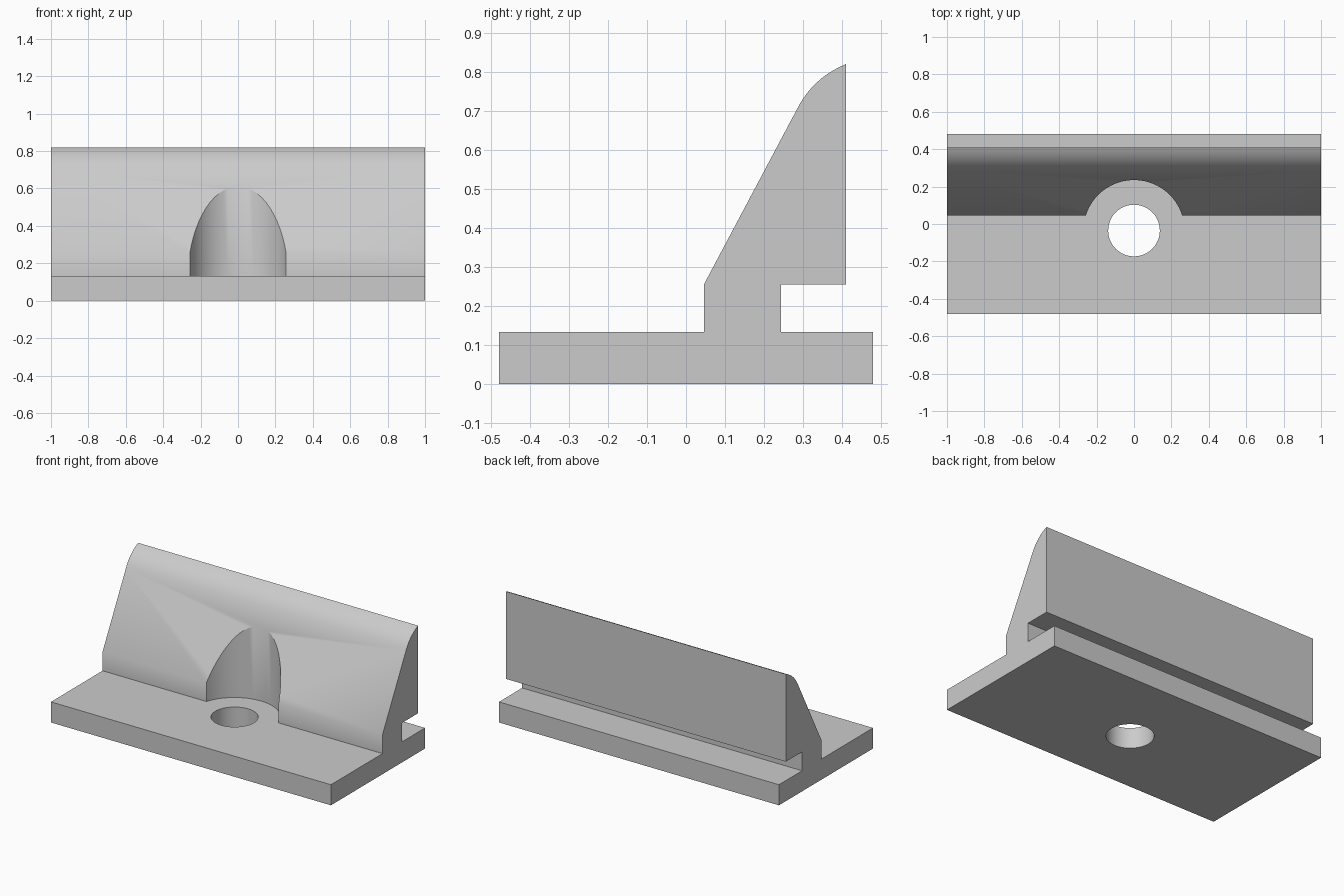
import bpy, bmesh, math

cube = bpy.data.objects.get("Cube")
if cube:
    bpy.data.objects.remove(cube, do_unlink=True)

grey = bpy.data.materials.new("plain_grey")
grey.use_nodes = True
grey.diffuse_color = (0.6, 0.6, 0.6, 1)
grey.node_tree.nodes["Principled BSDF"].inputs["Base Color"].default_value = (0.6, 0.6, 0.6, 1)

BASE_TOP = 0.133
HOLE_Y = -0.035


def new_object(name, bm):
    bmesh.ops.recalc_face_normals(bm, faces=bm.faces)
    mesh = bpy.data.meshes.new(name)
    bm.to_mesh(mesh)
    bm.free()
    mesh.materials.append(grey)
    obj = bpy.data.objects.new(name, mesh)
    bpy.context.collection.objects.link(obj)
    return obj


def extrude_profile(name, points, half_width):
    """Sweep a closed (y, z) outline along x."""
    bm = bmesh.new()
    face = bm.faces.new([bm.verts.new((-half_width, y, z)) for y, z in points])
    swept = bmesh.ops.extrude_face_region(bm, geom=[face])["geom"]
    verts = [v for v in swept if isinstance(v, bmesh.types.BMVert)]
    bmesh.ops.translate(bm, verts=verts, vec=(2 * half_width, 0, 0))
    return new_object(name, bm)


def cut_cylinder(target, radius, bottom, top):
    """Bore a vertical round hole through the target."""
    bm = bmesh.new()
    bmesh.ops.create_cone(bm, cap_ends=True, segments=64, radius1=radius,
                          radius2=radius, depth=top - bottom)
    bmesh.ops.translate(bm, verts=bm.verts, vec=(0, HOLE_Y, (top + bottom) / 2))
    cutter = new_object("bore_cutter", bm)
    cutter.hide_render = True
    mod = target.modifiers.new("bore", 'BOOLEAN')
    mod.operation = 'DIFFERENCE'
    mod.solver = 'EXACT'
    mod.object = cutter
    bpy.context.view_layer.objects.active = target
    bpy.ops.object.modifier_apply(modifier=mod.name)
    bpy.data.objects.remove(cutter, do_unlink=True)


# Rounded nose: quadratic curve from the sloped face to the top rear edge
start, control, end = (0.285, 0.705), (0.325, 0.785), (0.41, 0.82)
nose = []
for i in range(13):
    t = i / 12
    nose.append(tuple((1 - t) ** 2 * a + 2 * t * (1 - t) * b + t * t * c
                      for a, b, c in zip(start, control, end)))

# Base plate, neck and sloped jaw as one outline
outline = [(-0.48, 0), (-0.48, BASE_TOP), (0.046, BASE_TOP), (0.046, 0.255)]
outline += nose
outline += [(0.41, 0.255), (0.244, 0.255), (0.244, BASE_TOP),
            (0.48, BASE_TOP), (0.48, 0)]
bracket = extrude_profile("clamp_bracket", outline, 1.0)

# Screw head clearance in the jaw, then the screw hole through the base
cut_cylinder(bracket, 0.27, BASE_TOP, 1.0)
cut_cylinder(bracket, 0.138, -0.1, 0.3)

# Smooth the curved walls, keep the hard edges
bpy.ops.object.select_all(action='DESELECT')
bracket.select_set(True)
bpy.context.view_layer.objects.active = bracket
bpy.ops.object.shade_smooth_by_angle(angle=math.radians(30))
